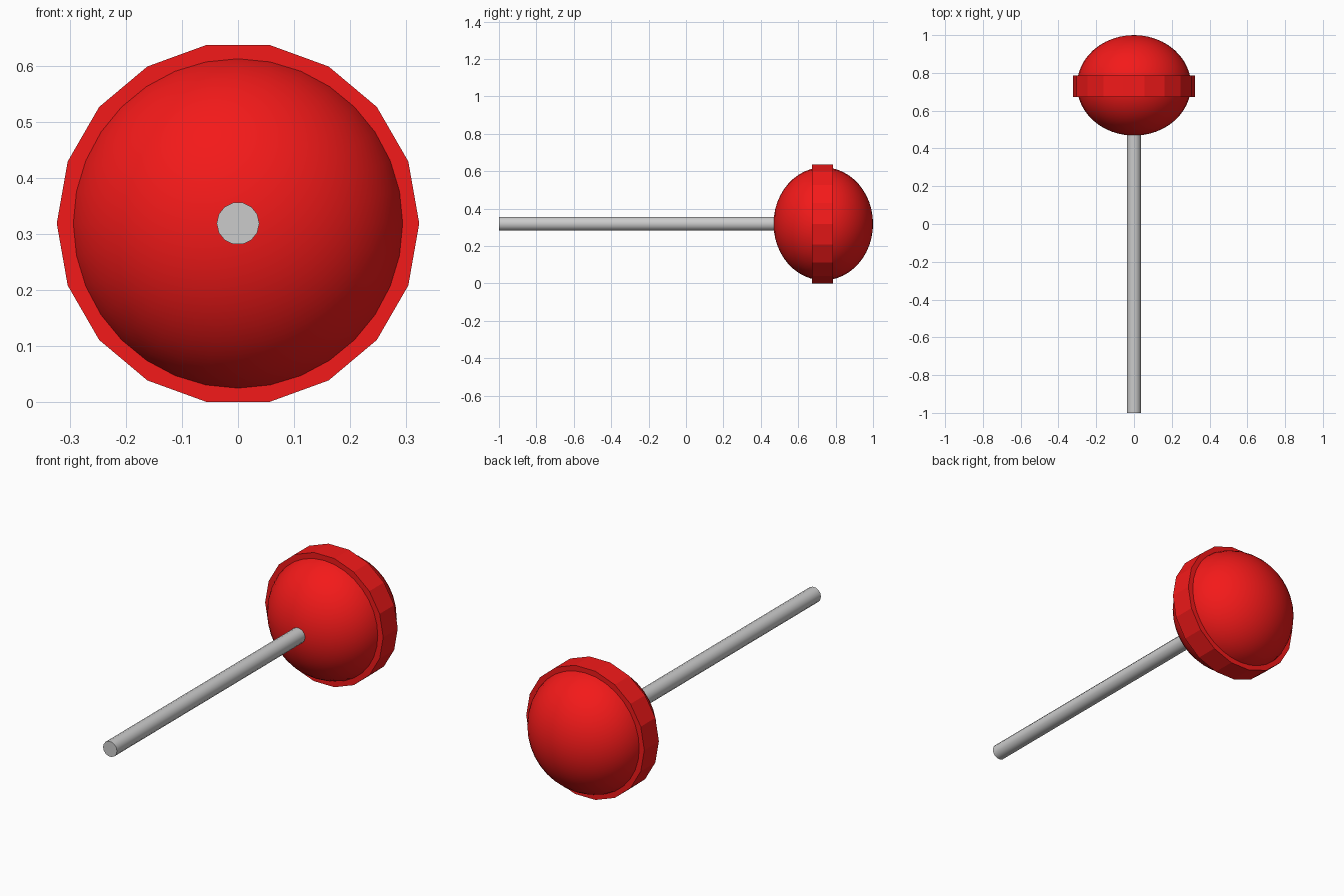
import bpy, bmesh
from math import radians
from mathutils import Matrix

if "Cube" in bpy.data.objects:
    bpy.data.objects.remove(bpy.data.objects["Cube"])

ZC = 0.319  # height of the common axis
red = bpy.data.materials.new("red")
red.diffuse_color = (0.9, 0.01, 0.01, 1)
red.use_nodes = True
red.node_tree.nodes["Principled BSDF"].inputs["Base Color"].default_value = red.diffuse_color
TURN = Matrix.Rotation(radians(90), 4, 'X') @ Matrix.Rotation(radians(90), 4, 'Z')


def finish(bm, name, smooth, mat=None):
    me = bpy.data.meshes.new(name)
    bm.to_mesh(me)
    bm.free()
    ob = bpy.data.objects.new(name, me)
    bpy.context.collection.objects.link(ob)
    if mat:
        me.materials.append(mat)
    if smooth:
        bpy.ops.object.select_all(action='DESELECT')
        ob.select_set(True)
        bpy.context.view_layer.objects.active = ob
        bpy.ops.object.shade_smooth_by_angle(angle=radians(40))
    return ob


def rod(name, sides, r, y0, y1, smooth, mat=None):
    # capped prism running along y, with a corner on the x axis
    bm = bmesh.new()
    bmesh.ops.create_cone(bm, cap_ends=True, segments=sides, radius1=r, radius2=r,
                          depth=y1 - y0,
                          matrix=Matrix.Translation((0, (y0 + y1) / 2, ZC)) @ TURN)
    return finish(bm, name, smooth, mat)


# stick
rod("stick", 14, 0.038, -1.0, 0.6, True)

# band around the candy
rod("candy_band", 18, 0.323, 0.673, 0.787, False, red)

# slightly flattened candy ball, poles along y
bm = bmesh.new()
bmesh.ops.create_uvsphere(bm, u_segments=32, v_segments=24, radius=1,
                          matrix=Matrix.Translation((0, 0.734, ZC))
                          @ Matrix.Diagonal((0.302, 0.266, 0.302, 1)) @ TURN)
finish(bm, "candy_ball", True, red)
